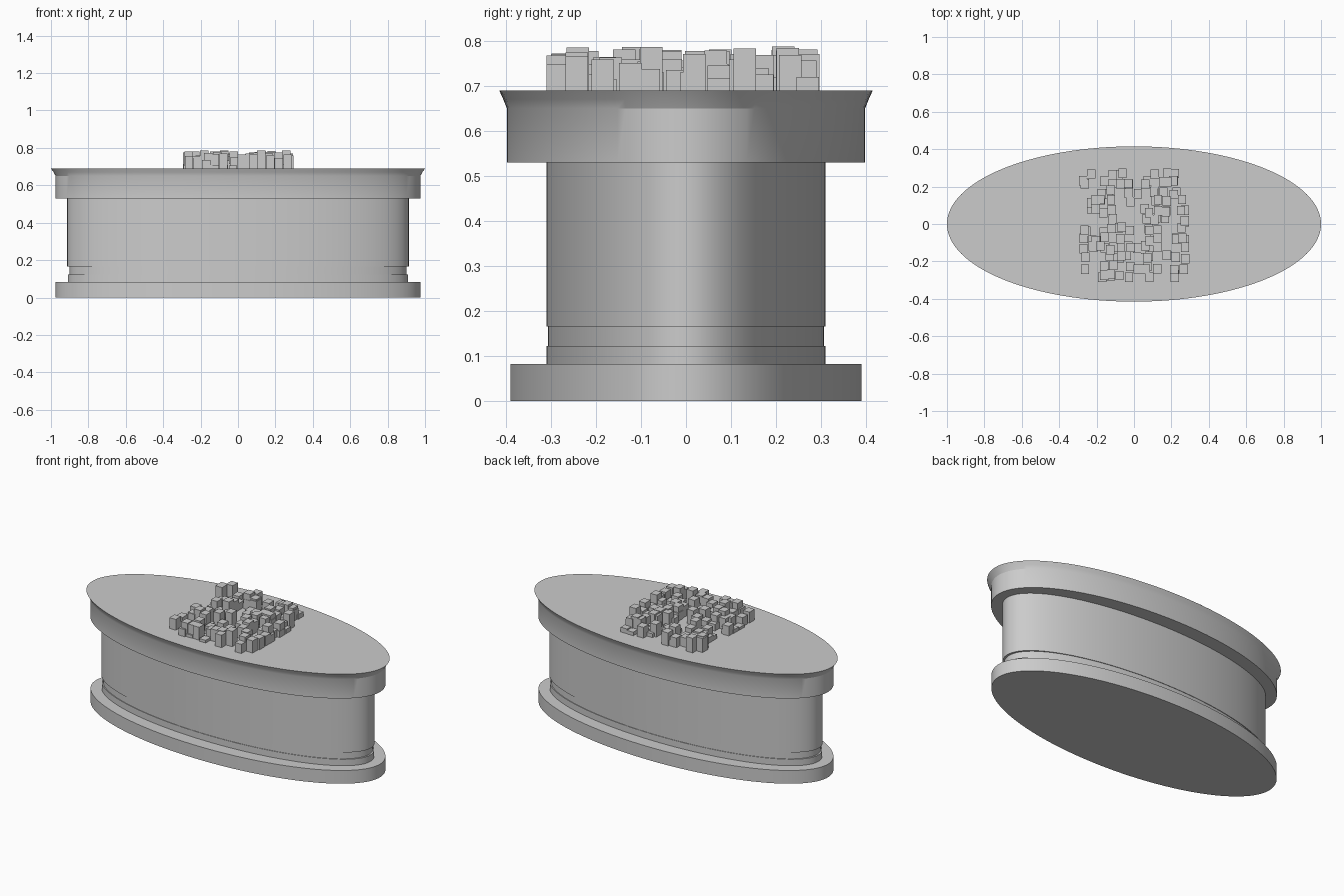
import bpy, bmesh, math, random

if "Cube" in bpy.data.objects:
    bpy.data.objects.remove(bpy.data.objects["Cube"])

SEG = 128
random.seed(4)


def elliptic_part(name, rings):
    """Closed solid lofted through ellipses given as (z, x radius, y radius)."""
    bm = bmesh.new()
    loops = []
    for z, rx, ry in rings:
        loops.append([bm.verts.new((rx * math.cos(2 * math.pi * i / SEG),
                                    ry * math.sin(2 * math.pi * i / SEG), z))
                      for i in range(SEG)])
    for a, b in zip(loops, loops[1:]):
        for i in range(SEG):
            j = (i + 1) % SEG
            bm.faces.new((a[i], a[j], b[j], b[i]))
    bm.faces.new(loops[0][::-1])
    bm.faces.new(loops[-1])
    ob = finish(name, bm)
    bpy.context.view_layer.objects.active = ob
    ob.select_set(True)
    bpy.ops.object.shade_smooth_by_angle(angle=math.radians(25))
    ob.select_set(False)
    return ob


def finish(name, bm):
    bmesh.ops.recalc_face_normals(bm, faces=bm.faces)
    me = bpy.data.meshes.new(name)
    bm.to_mesh(me)
    bm.free()
    ob = bpy.data.objects.new(name, me)
    bpy.context.collection.objects.link(ob)
    return ob


# Plinth
elliptic_part("plinth", [(0, 0.975, 0.39), (0.082, 0.975, 0.39)])

# Body with a shallow groove near the foot
elliptic_part("body", [(0.082, 0.91, 0.31), (0.122, 0.91, 0.31),
                       (0.122, 0.90, 0.307), (0.165, 0.90, 0.307),
                       (0.165, 0.913, 0.31), (0.53, 0.913, 0.31)])

# Overhanging rim with flared lip
elliptic_part("rim", [(0.53, 0.975, 0.398), (0.65, 0.975, 0.398),
                      (0.67, 0.986, 0.406), (0.69, 1.0, 0.415)])

# Cluster of small blocks on the top, laid out by a coarse map
BLOCK_MAP = [".#.##...###.",
             "#.####.####.",
             "..##.##.###.",
             ".###.#..##.#",
             ".###...###.#",
             "...#...###.#",
             "#.####.##..#",
             "###.#..##.##",
             "####.####..#",
             "#..###.#.###",
             "#.##.####.##",
             "..####.#..#."]
bm = bmesh.new()
for row, line in enumerate(BLOCK_MAP):
    for col, mark in enumerate(line):
        if mark != "#":
            continue
        for k in range(1 + (random.random() < 0.5)):
            x = -0.265 + 0.048 * col + random.uniform(-0.013, 0.013)
            y = 0.27 - 0.05 * row + random.uniform(-0.013, 0.013)
            x = max(-0.272, min(0.28, x))
            y = max(-0.285, min(0.272, y))
            h = random.uniform(0.015, 0.097)
            vs = bmesh.ops.create_cube(bm, size=1)["verts"]
            bmesh.ops.scale(bm, vec=(0.044, 0.05, h), verts=vs)
            bmesh.ops.translate(bm, vec=(x, y, 0.69 + h / 2), verts=vs)
finish("top_blocks", bm)
